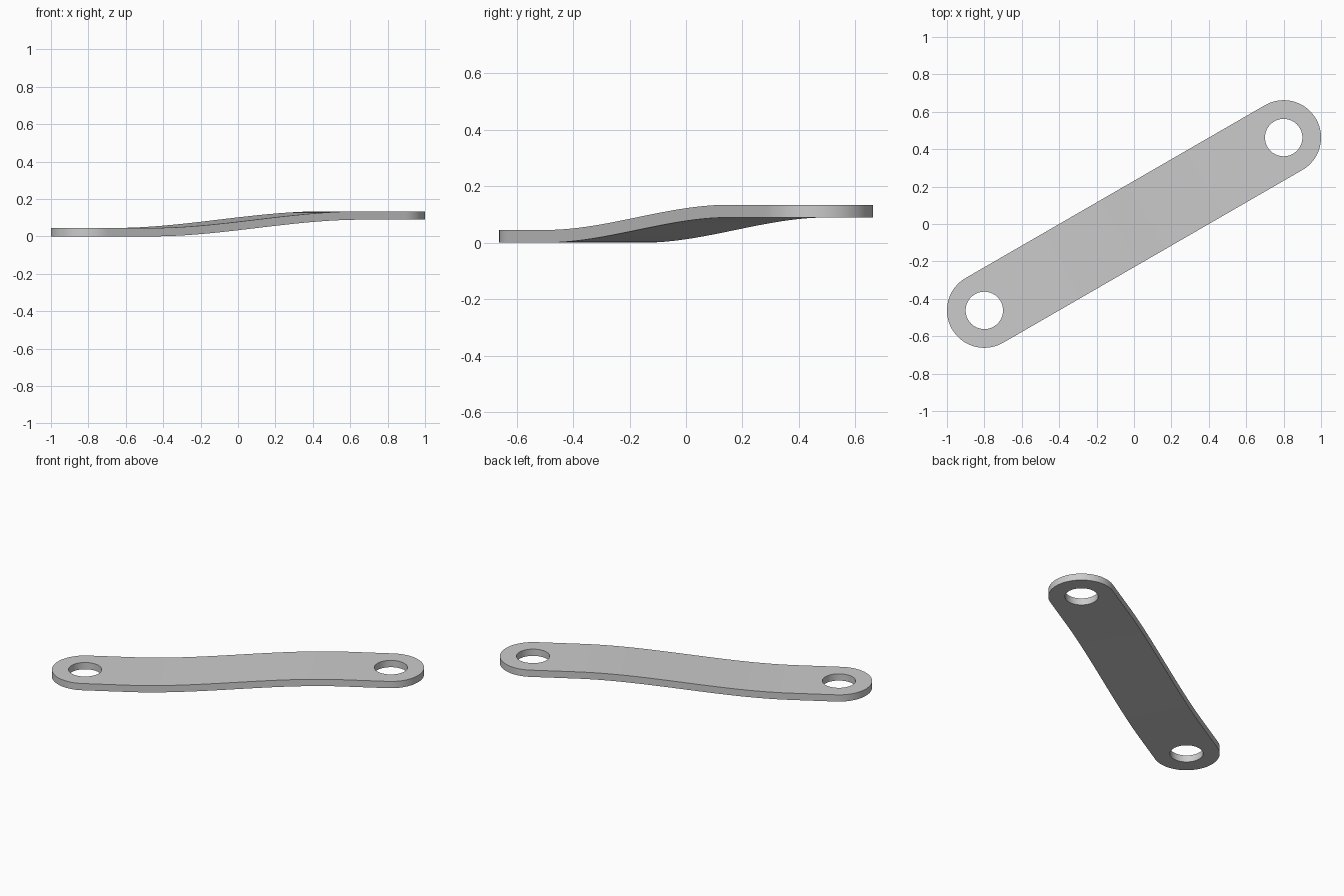
import bpy, bmesh, math
from mathutils import Matrix

if "Cube" in bpy.data.objects:
    bpy.data.objects.remove(bpy.data.objects["Cube"], do_unlink=True)

HALF_SPAN = 0.924      # centre of plate to hole centre
END_R, HOLE_R = 0.2, 0.1
THICK, RISE, BEND = 0.045, 0.089, 0.645
SEG, COLUMNS = 64, 48


def height(u):
    """Smooth S-shaped offset along the length."""
    t = min(max((u + BEND) / (2 * BEND), 0), 1)
    return RISE * t * t * (3 - 2 * t)


def outer_point(k):
    """Round on the end side, square on the side facing the middle."""
    a = 2 * math.pi * k / SEG
    c, s = math.cos(a), math.sin(a)
    r = END_R if c < 1e-6 else END_R / max(c, abs(s))
    return r * c, r * s


def hole_point(k):
    a = 2 * math.pi * k / SEG
    return HOLE_R * math.cos(a), HOLE_R * math.sin(a)


bm = bmesh.new()


def quad(points):
    bm.faces.new([bm.verts.new((u, v, height(u))) for u, v in points])


# Eyelet at each end
for side in (-1, 1):
    for k in range(SEG):
        corners = (outer_point(k), outer_point(k + 1), hole_point(k + 1), hole_point(k))
        quad([(side * (HALF_SPAN - a), -side * b) for a, b in corners])

# Bent middle, with rows matching the eyelet points
inner = HALF_SPAN - END_R
rows = [outer_point(k)[1] for k in range(-SEG // 8, SEG // 8 + 1)]
cols = [inner * (2 * i / COLUMNS - 1) for i in range(COLUMNS + 1)]
for u0, u1 in zip(cols, cols[1:]):
    for v0, v1 in zip(rows, rows[1:]):
        quad([(u0, v0), (u1, v0), (u1, v1), (u0, v1)])

bmesh.ops.remove_doubles(bm, verts=bm.verts, dist=1e-4)
bmesh.ops.recalc_face_normals(bm, faces=bm.faces)
if sum(f.normal.z for f in bm.faces) < 0:
    bmesh.ops.reverse_faces(bm, faces=bm.faces)
bm.transform(Matrix.Rotation(math.radians(30), 4, 'Z'))

mesh = bpy.data.meshes.new("link_plate")
bm.to_mesh(mesh)
bm.free()
plate = bpy.data.objects.new("link_plate", mesh)
bpy.context.collection.objects.link(plate)

# Plain grey metal
grey = bpy.data.materials.new("grey_metal")
grey.use_nodes = True
colour = (0.6, 0.6, 0.6, 1)
grey.diffuse_color = colour
grey.node_tree.nodes["Principled BSDF"].inputs["Base Color"].default_value = colour
mesh.materials.append(grey)

# Plate thickness
solid = plate.modifiers.new("thickness", 'SOLIDIFY')
solid.thickness = THICK
solid.offset = 1
bpy.context.view_layer.objects.active = plate
plate.select_set(True)
bpy.ops.object.modifier_apply(modifier=solid.name)
bpy.ops.object.shade_smooth_by_angle(angle=math.radians(30))
